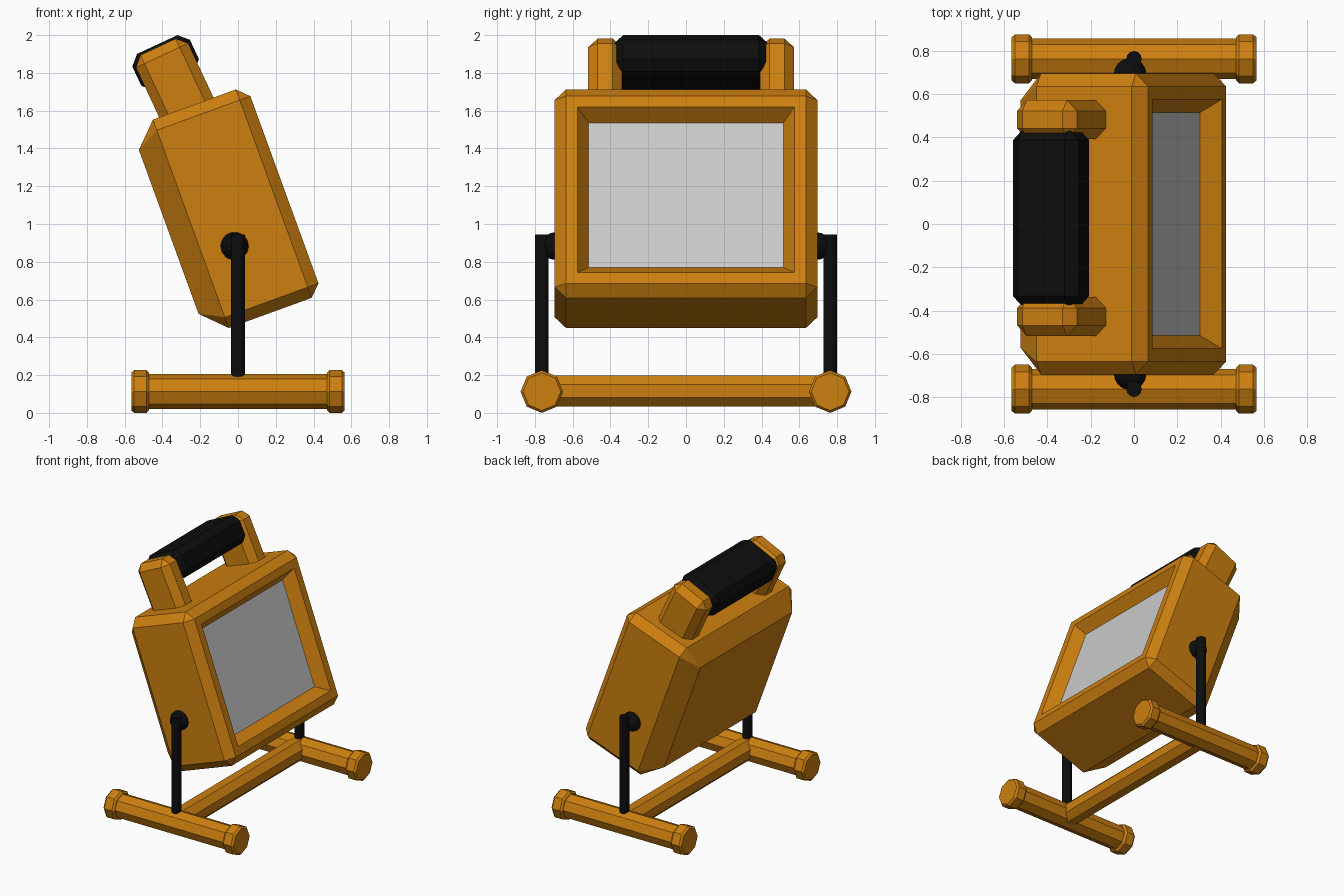
import bpy, bmesh, math
from mathutils import Matrix, Vector

if "Cube" in bpy.data.objects:
    bpy.data.objects.remove(bpy.data.objects["Cube"])


def material(name, rgb):
    m = bpy.data.materials.new(name)
    m.diffuse_color = (*rgb, 1)
    m.use_nodes = True
    m.node_tree.nodes["Principled BSDF"].inputs["Base Color"].default_value = m.diffuse_color
    return m


ORANGE = material("orange paint", (0.61, 0.215, 0.005))
BLACK = material("black rubber", (0.004, 0.004, 0.004))
GLASS = material("grey glass", (0.6, 0.6, 0.6))


def finish(bm, name, *mats):
    bmesh.ops.recalc_face_normals(bm, faces=bm.faces)
    me = bpy.data.meshes.new(name)
    bm.to_mesh(me)
    bm.free()
    for m in mats:
        me.materials.append(m)
    ob = bpy.data.objects.new(name, me)
    bpy.context.collection.objects.link(ob)
    return ob


def tilt(degrees):
    return Matrix.Rotation(-math.radians(degrees), 4, 'Y')


def lathe(name, axis, origin, rings, sides, mat, phase=0.0):
    """Faceted solid from (distance along axis, radius) rings."""
    bm = bmesh.new()
    rot = Vector(axis).to_track_quat('Z', 'Y').to_matrix().to_4x4()
    mx = Matrix.Translation(origin) @ rot
    loops = []
    for t, r in rings:
        angles = [2 * math.pi * (i + phase) / sides for i in range(sides)]
        loops.append([bm.verts.new(mx @ Vector((r * math.cos(a), r * math.sin(a), t))) for a in angles])
    for a, b in zip(loops, loops[1:]):
        for i in range(sides):
            j = (i + 1) % sides
            bm.faces.new((a[i], a[j], b[j], b[i]))
    bm.faces.new(loops[0])
    bm.faces.new(loops[-1])
    return finish(bm, name, mat)


def bevel_box(name, lo, hi, bevel, mat, matrix):
    """Box between two corners with chamfered edges, then placed by a matrix."""
    bm = bmesh.new()
    bmesh.ops.create_cube(bm, size=1)
    for v in bm.verts:
        v.co = Vector([l + (c + 0.5) * (h - l) for c, l, h in zip(v.co, lo, hi)])
    bmesh.ops.bevel(bm, geom=bm.edges[:], offset=bevel, segments=1, affect='EDGES')
    bm.transform(matrix)
    return finish(bm, name, mat)


# Lamp housing: chamfered rectangular loops from the back to the recessed glass
HALF_Y, HALF_V, MID_V = 0.695, 0.587, 1.026
bm = bmesh.new()
loops = []
for depth, inset, cut in ((-0.017, 0.125, 0), (0.108, 0, 0.06), (0.575, 0, 0.06),
                          (0.635, 0.06, 0), (0.635, 0.12, 0), (0.55, 0.18, 0)):
    y, v = HALF_Y - inset, HALF_V - inset
    ring = [(y, v - cut), (y - cut, v), (cut - y, v), (-y, v - cut),
            (-y, cut - v), (cut - y, -v), (y - cut, -v), (y, cut - v)]
    loops.append([bm.verts.new((depth, a, MID_V + b)) for a, b in ring])
for a, b in zip(loops, loops[1:]):
    for i in range(8):
        j = (i + 1) % 8
        bm.faces.new((a[i], a[j], b[j], b[i]))
bm.faces.new(loops[0])
pane = bm.faces.new(loops[-1])
pane.material_index = 1
bmesh.ops.remove_doubles(bm, verts=bm.verts, dist=1e-5)
bm.transform(tilt(20))
finish(bm, "lamp_housing", ORANGE, GLASS)

# Carrying handle: two uprights and a rubber grip
HANDLE_Y = 0.027
for side, label in ((-1, "front"), (1, "rear")):
    ys = sorted((HANDLE_Y + side * 0.365, HANDLE_Y + side * 0.545))
    bevel_box(label + "_handle_upright", (0.283, ys[0], 1.5), (0.588, ys[1], 1.935),
              0.05, ORANGE, tilt(25))
bevel_box("handle_grip", (0.268, HANDLE_Y - 0.41, 1.735), (0.604, HANDLE_Y + 0.41, 1.948),
          0.05, BLACK, tilt(25))

# Stand: foot tubes with end caps, upright rods and pivot knobs on both sides
FOOT_Y, FOOT_Z = 0.763, 0.113
for side, label in ((-1, "front"), (1, "rear")):
    y = side * FOOT_Y
    lathe(label + "_foot_tube", (1, 0, 0), (0, y, FOOT_Z), [(-0.5, 0.093), (0.5, 0.093)], 8, ORANGE)
    for end, word in ((-1, "left"), (1, "right")):
        lathe(f"{label}_{word}_foot_cap", (end, 0, 0), (0, y, FOOT_Z),
              [(0.47, 0.098), (0.485, 0.113), (0.55, 0.113), (0.565, 0.1)], 8, ORANGE)
    lathe(label + "_rod", (0, 0, 1), (0, y, 0), [(0.12, 0.036), (0.945, 0.036)], 12, BLACK)
    dome = [(0.075 * math.sin(a), 0.075 * math.cos(a)) for a in (0, 0.35, 0.7, 1.05, 1.4)]
    lathe(label + "_pivot_knob", (0, side, 0), (-0.018, side * 0.692, 0.883), dome, 14, BLACK)

# Cross bar joining the feet
lathe("cross_bar", (0, 1, 0), (0, 0, FOOT_Z + 0.003), [(-FOOT_Y, 0.088), (FOOT_Y, 0.088)], 8, ORANGE, 0.5)
